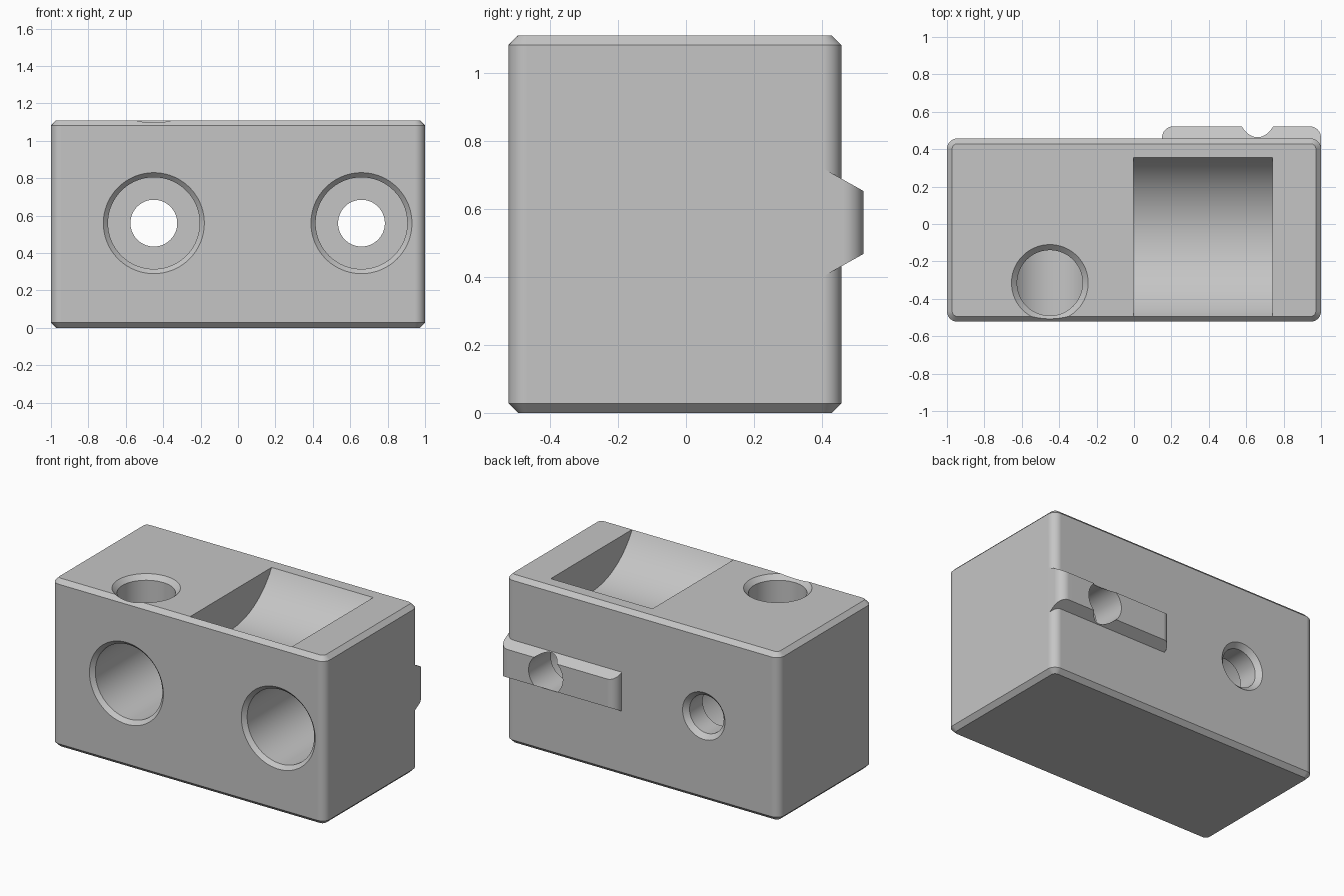
import bpy, bmesh, math
from math import sin, cos, pi

if "Cube" in bpy.data.objects:
    bpy.data.objects.remove(bpy.data.objects["Cube"], do_unlink=True)

FRONT, BACK, TOP, MID = -0.522, 0.457, 1.11, 0.56
CHAMFER, CORNER = 0.028, 0.055

grey = bpy.data.materials.new("light_grey")
grey.use_nodes = True
colour = (0.56, 0.56, 0.56, 1)
grey.diffuse_color = colour
grey.node_tree.nodes["Principled BSDF"].inputs["Base Color"].default_value = colour


def loft(name, rings):
    """Closed solid through matching rings of points."""
    bm = bmesh.new()
    loops = [[bm.verts.new(p) for p in ring] for ring in rings]
    n = len(loops[0])
    for a, b in zip(loops, loops[1:]):
        for i in range(n):
            j = (i + 1) % n
            bm.faces.new((a[i], a[j], b[j], b[i]))
    bm.faces.new(loops[0][::-1])
    bm.faces.new(loops[-1])
    bmesh.ops.recalc_face_normals(bm, faces=bm.faces)
    mesh = bpy.data.meshes.new(name)
    bm.to_mesh(mesh)
    bm.free()
    mesh.materials.append(grey)
    obj = bpy.data.objects.new(name, mesh)
    bpy.context.collection.objects.link(obj)
    return obj


def rounded_plan(x0, x1, y0, y1, radius, front_radius=None, steps=10):
    """Rectangle outline with rounded corners, seen from above."""
    fr = radius if front_radius is None else front_radius
    corners = ((x1, y1, -1, -1, radius), (x0, y1, 1, -1, radius),
               (x0, y0, 1, 1, fr), (x1, y0, -1, 1, fr))
    points = []
    for k, (x, y, sx, sy, r) in enumerate(corners):
        for i in range(steps + 1 if r else 1):
            a = (k + i / steps) * pi / 2
            points.append((x + sx * r + r * cos(a), y + sy * r + r * sin(a)))
    return points


def drill(name, axis, a, b, profile, sides=96):
    """Turned cutter; profile holds (position along axis, radius)."""
    place = {"x": lambda u, v, t: (t, a + u, b + v),
             "y": lambda u, v, t: (a + u, t, b + v),
             "z": lambda u, v, t: (a + u, b + v, t)}[axis]
    angles = [2 * pi * i / sides for i in range(sides)]
    return loft(name, [[place(r * cos(q), r * sin(q), t) for q in angles]
                       for t, r in profile])


def combine(target, tool, operation):
    mod = target.modifiers.new(operation.lower(), "BOOLEAN")
    mod.operation, mod.solver, mod.object = operation, "EXACT", tool
    bpy.context.view_layer.objects.active = target
    bpy.ops.object.modifier_apply(modifier=mod.name)
    bpy.data.objects.remove(tool, do_unlink=True)


# Main block with rounded uprights and chamfered top and bottom
rings = []
for z, inset in ((0, CHAMFER), (CHAMFER, 0), (TOP - CHAMFER, 0), (TOP, CHAMFER)):
    plan = rounded_plan(-1 + inset, 1 - inset, FRONT + inset, BACK - inset, CORNER - inset)
    rings.append([(x, y, z) for x, y in plan])
block = loft("drilled_block", rings)

# Tapered locating rib on the back
rib_plan = rounded_plan(0.15, 0.9996, 0.398, -FRONT, 0.06, 0)
half = lambda y: 0.0925 + (-FRONT - y) * 0.56
rib = loft("back_rib", [[(x, y, MID + s * half(y)) for x, y in rib_plan] for s in (-1, 1)])
combine(block, rib, "UNION")

# Stepped bolt holes from front to back
bore = [(FRONT - 0.1, 0.37), (FRONT + 0.025, 0.245), (0.29, 0.245), (0.29, 0.125)]
combine(block, drill("right_bore", "y", -0.45, MID,
                     bore + [(BACK - 0.03, 0.125), (BACK + 0.1, 0.255)]), "DIFFERENCE")
combine(block, drill("left_bore", "y", 0.66, MID, bore + [(0.7, 0.125)]), "DIFFERENCE")

# Chamfered hole from the top into the right bore
combine(block, drill("top_bore", "z", -0.45, -0.315,
                     [(MID, 0.175), (TOP - 0.03, 0.175), (TOP + 0.1, 0.305)]), "DIFFERENCE")

# Scooped pocket in the top
combine(block, drill("scoop", "x", -0.07, 1.346, [(-0.003, 0.486), (0.74, 0.486)], 128),
        "DIFFERENCE")

# Smooth curves, crisp edges
bpy.ops.object.select_all(action="DESELECT")
block.select_set(True)
bpy.context.view_layer.objects.active = block
bpy.ops.object.shade_smooth_by_angle(angle=math.radians(25))
weighted = block.modifiers.new("weighted_normals", "WEIGHTED_NORMAL")
weighted.keep_sharp = True
